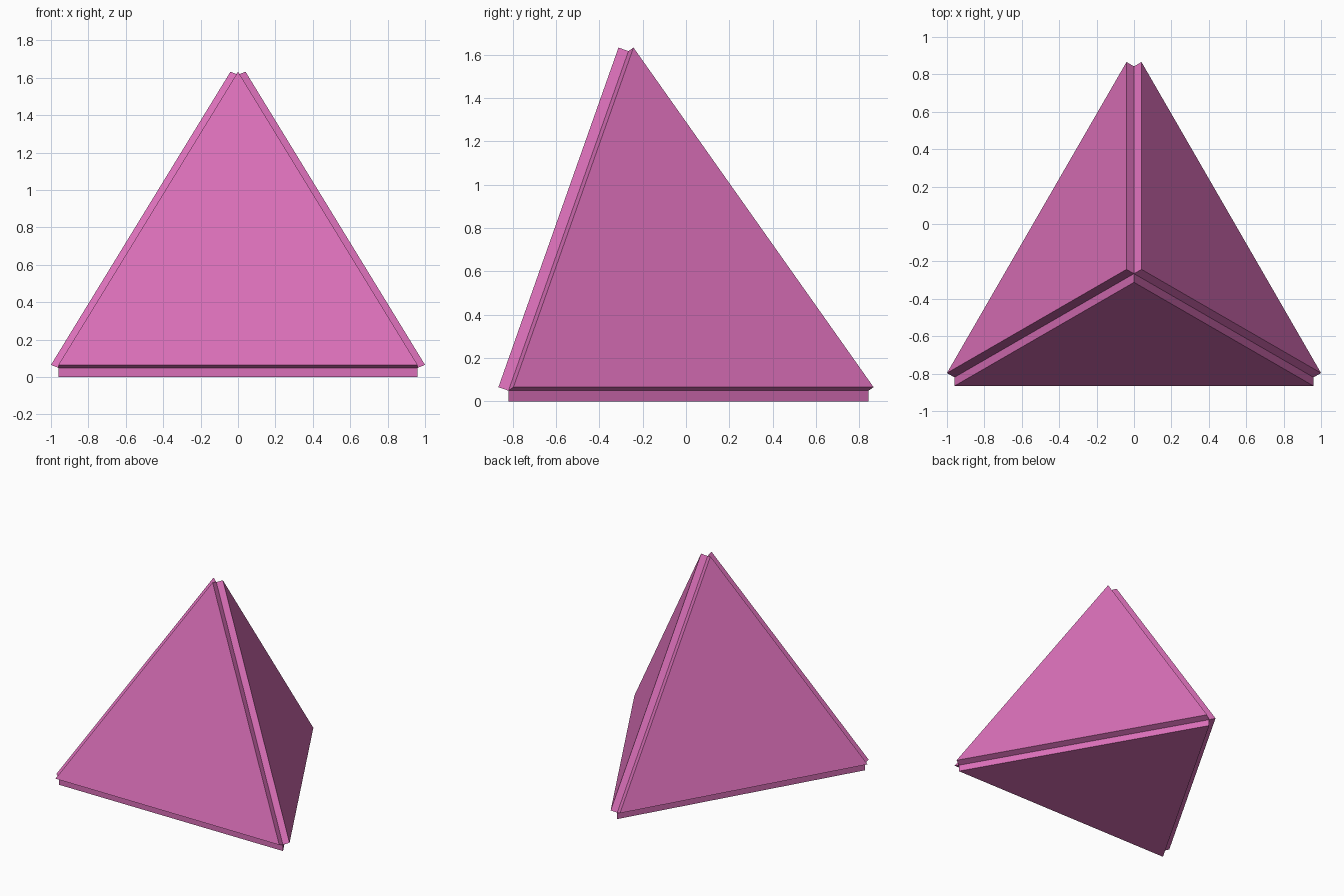
import bpy, bmesh, math
from mathutils import Vector

cube = bpy.data.objects.get("Cube")
if cube:
    bpy.data.objects.remove(cube, do_unlink=True)

D = 0.049                                        # thickness of the raised face panels
EDGE = 2 - 2 * math.sqrt(2 / 3) * D              # core edge, so the total width is 2
R = EDGE / math.sqrt(3)                          # base circumradius
HEIGHT = EDGE * math.sqrt(2 / 3)
Y0 = -math.sqrt(3) / 2 + D * math.sqrt(8) / 3 + R / 2   # base centre in y

# Single flat pink
pink = bpy.data.materials.new("pink")
pink.use_nodes = True
colour = (0.70, 0.16, 0.48, 1)
pink.diffuse_color = colour
pink.node_tree.nodes["Principled BSDF"].inputs["Base Color"].default_value = colour

# Regular tetrahedron core: three base corners and an apex
bm = bmesh.new()
base = []
for k in range(3):
    a = math.radians(90 + 120 * k)
    base.append(bm.verts.new((R * math.cos(a), Y0 + R * math.sin(a), D)))
apex = bm.verts.new((0, Y0, D + HEIGHT))
bm.faces.new(base[::-1])
for k in range(3):
    bm.faces.new((base[k], base[(k + 1) % 3], apex))
bm.normal_update()

# Raise every face straight out, leaving a V groove along each edge
panels = bmesh.ops.extrude_discrete_faces(bm, faces=bm.faces[:])["faces"]
for f in panels:
    f.normal_update()
    bmesh.ops.translate(bm, verts=f.verts[:], vec=Vector(f.normal) * D)
bm.normal_update()

mesh = bpy.data.meshes.new("grooved_tetrahedron")
bm.to_mesh(mesh)
bm.free()
mesh.materials.append(pink)
obj = bpy.data.objects.new("grooved_tetrahedron", mesh)
bpy.context.collection.objects.link(obj)
